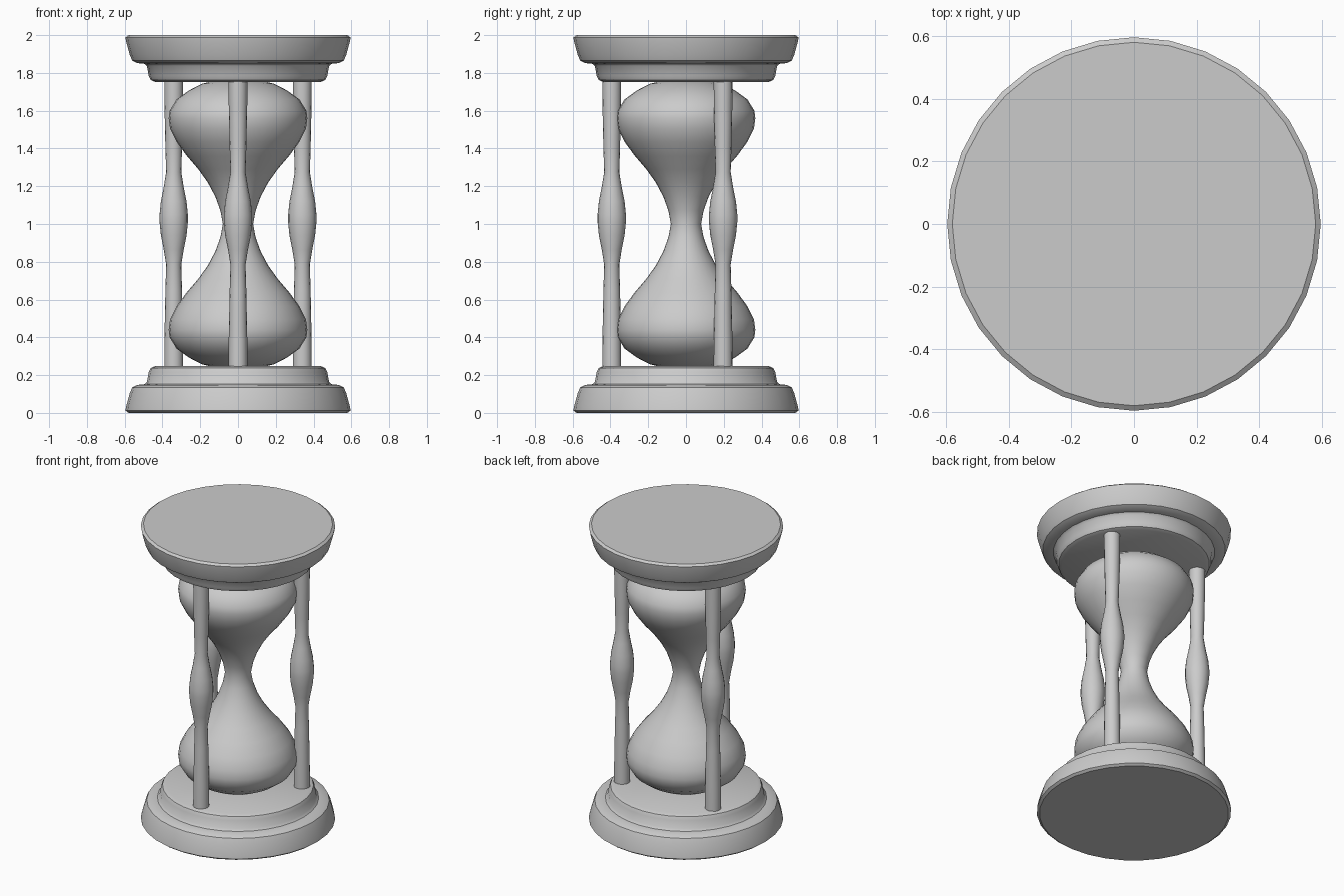
import bpy, bmesh, math

if "Cube" in bpy.data.objects:
    bpy.data.objects.remove(bpy.data.objects["Cube"])


def lathe(name, profile, sides, loc=(0, 0, 0), angle=35):
    """Revolve a (radius, z) profile and close both ends with caps."""
    bm = bmesh.new()
    rings = []
    for r, z in profile:
        rings.append([bm.verts.new((r * math.cos(2 * math.pi * i / sides),
                                    r * math.sin(2 * math.pi * i / sides), z))
                      for i in range(sides)])
    for a, b in zip(rings, rings[1:]):
        for i in range(sides):
            j = (i + 1) % sides
            bm.faces.new((a[i], a[j], b[j], b[i]))
    bm.faces.new(rings[0][::-1])
    bm.faces.new(rings[-1])
    bmesh.ops.recalc_face_normals(bm, faces=bm.faces)
    mesh = bpy.data.meshes.new(name)
    bm.to_mesh(mesh)
    bm.free()
    ob = bpy.data.objects.new(name, mesh)
    ob.location = loc
    bpy.context.collection.objects.link(ob)
    bpy.ops.object.select_all(action='DESELECT')
    ob.select_set(True)
    bpy.context.view_layer.objects.active = ob
    bpy.ops.object.shade_smooth_by_angle(angle=math.radians(angle))
    return ob


def flipped(profile):
    return [(r, 2 - z) for r, z in reversed(profile)]


# Stepped end plates
plate = [(0.58, 0), (0.596, 0.012), (0.592, 0.035), (0.573, 0.105),
         (0.56, 0.135), (0.535, 0.148), (0.495, 0.152), (0.482, 0.165),
         (0.473, 0.215), (0.463, 0.237), (0.44, 0.247)]
lathe("base_plate", plate, 32)
lathe("top_plate", flipped(plate), 32)

# Glass: two bulbs joined by a neck
bulb = [(0.10, 0.235), (0.19, 0.257), (0.26, 0.293), (0.325, 0.34),
        (0.362, 0.40), (0.367, 0.44), (0.36, 0.495), (0.325, 0.565),
        (0.27, 0.64), (0.21, 0.71), (0.16, 0.78), (0.12, 0.855),
        (0.093, 0.93)]
lathe("glass", bulb + [(0.08, 1.0)] + flipped(bulb), 32)

# Three turned posts
post = [(0.05, 0.24), (0.049, 0.40), (0.044, 0.65), (0.040, 0.785),
        (0.053, 0.865), (0.068, 0.94), (0.075, 1.01), (0.075, 1.05),
        (0.068, 1.12), (0.053, 1.195), (0.040, 1.275), (0.044, 1.40),
        (0.049, 1.63), (0.05, 1.765)]
for k in range(3):
    a = math.radians(-90 + 120 * k)
    lathe(f"post_{k + 1}", post, 16,
          (0.393 * math.cos(a), 0.393 * math.sin(a), 0))
